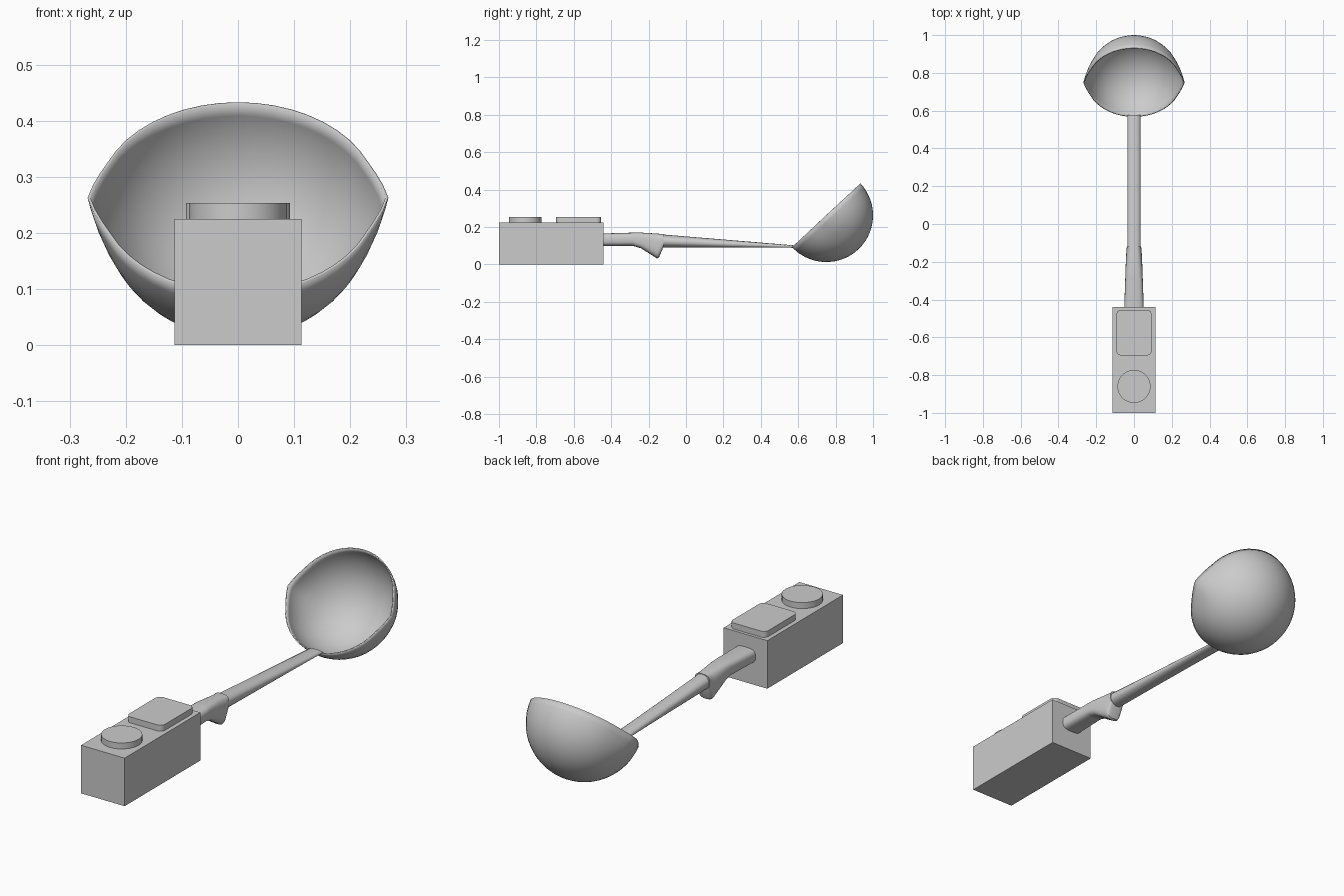
import bpy, bmesh, math
from mathutils import Vector

cube = bpy.data.objects.get("Cube")
if cube:
    bpy.data.objects.remove(cube, do_unlink=True)

gray = bpy.data.materials.new("plain gray")
gray.use_nodes = True
COLOR = (0.6, 0.6, 0.6, 1)
gray.diffuse_color = COLOR
gray.node_tree.nodes["Principled BSDF"].inputs["Base Color"].default_value = COLOR


def finish(name, bm, smooth=None):
    bmesh.ops.remove_doubles(bm, verts=bm.verts, dist=1e-5)
    bmesh.ops.recalc_face_normals(bm, faces=bm.faces)
    mesh = bpy.data.meshes.new(name)
    bm.to_mesh(mesh)
    bm.free()
    obj = bpy.data.objects.new(name, mesh)
    bpy.context.collection.objects.link(obj)
    mesh.materials.append(gray)
    if smooth:
        bpy.ops.object.select_all(action='DESELECT')
        obj.select_set(True)
        bpy.context.view_layer.objects.active = obj
        bpy.ops.object.shade_smooth_by_angle(angle=math.radians(smooth))
    return obj


def rounded_prism(name, half_w, half_d, radius, y, z0, z1, smooth=30):
    """Upright slab with rounded corners."""
    bm = bmesh.new()
    pts = []
    for q, (sx, sy) in enumerate([(1, 1), (-1, 1), (-1, -1), (1, -1)]):
        for i in range(9):
            a = (q + i / 8) * math.pi / 2
            pts.append((sx * (half_w - radius) + radius * math.cos(a),
                        y + sy * (half_d - radius) + radius * math.sin(a), z0))
    verts = [bm.verts.new(p) for p in pts]
    face = bm.faces.new(verts)
    top = bmesh.ops.extrude_face_region(bm, geom=[face])["geom"]
    moved = [v for v in top if isinstance(v, bmesh.types.BMVert)]
    bmesh.ops.translate(bm, verts=moved, vec=(0, 0, z1 - z0))
    return finish(name, bm, smooth)


def loft(name, stations, power, n=32, smooth=40):
    """Skin oval rings along y; each station is (y, bottom z, top z, half width)."""
    bm = bmesh.new()
    rings = []
    for y, lo, hi, w in stations:
        ring = []
        for i in range(n):
            a = 2 * math.pi * i / n
            c, s = math.cos(a), math.sin(a)
            x = math.copysign(abs(c) ** power, c) * w
            z = (lo + hi) / 2 + math.copysign(abs(s) ** power, s) * (hi - lo) / 2
            ring.append(bm.verts.new((x, y, z)))
        rings.append(ring)
    for a, b in zip(rings, rings[1:]):
        for i in range(n):
            j = (i + 1) % n
            bm.faces.new((a[i], a[j], b[j], b[i]))
    bm.faces.new(rings[0])
    bm.faces.new(rings[-1])
    return finish(name, bm, smooth)


# Control box
bm = bmesh.new()
bmesh.ops.create_cube(bm, size=1)
bmesh.ops.scale(bm, verts=bm.verts, vec=(0.226, 0.56, 0.225))
bmesh.ops.translate(bm, verts=bm.verts, vec=(0, -0.72, 0.1125))
finish("control_box", bm)

# Buttons on top
rounded_prism("square_button", 0.093, 0.121, 0.025, -0.575, 0.22, 0.253)
rounded_prism("round_button", 0.0875, 0.0875, 0.0875, -0.86, 0.22, 0.253)

# Grip, with the finger hook drawn out of its underside
loft("grip", [(-0.45, 0.098, 0.165, 0.052), (-0.28, 0.098, 0.17, 0.046)], 0.65)
loft("grip_hook", [(-0.28, 0.098, 0.17, 0.046), (-0.24, 0.086, 0.17, 0.045),
                   (-0.155, 0.032, 0.165, 0.041), (-0.145, 0.036, 0.164, 0.04),
                   (-0.12, 0.094, 0.162, 0.038)], 0.65)

# Tapered handle
loft("handle", [(-0.15, 0.09, 0.162, 0.035), (0.578, 0.089, 0.102, 0.035)], 0.9)

# Bowl: half sphere with a small pouring lip pulled out on each side
R, SEGS, RINGS = 0.25, 48, 14
bm = bmesh.new()
profile = [bm.verts.new((R * math.cos(i / RINGS * math.pi / 2), 0,
                         -R * math.sin(i / RINGS * math.pi / 2))) for i in range(RINGS + 1)]
edges = [bm.edges.new(pair) for pair in zip(profile, profile[1:])]
bmesh.ops.spin(bm, geom=profile + edges, cent=(0, 0, 0), axis=(0, 0, 1),
               angle=2 * math.pi, steps=SEGS, use_duplicate=False)
bmesh.ops.remove_doubles(bm, verts=bm.verts, dist=1e-4)
for v in bm.verts:
    pull = max(0, 1 - abs(v.co.y) / 0.085) * max(0, 1 + v.co.z / 0.13)
    v.co.x += math.copysign(0.018 * pull, v.co.x)
bmesh.ops.recalc_face_normals(bm, faces=bm.faces)
# Keep normals facing away from the bowl centre
for f in bm.faces:
    if f.normal.dot(Vector(f.calc_center_median())) < 0:
        f.normal_flip()
bowl = finish("bowl", bm, 40)
shell = bowl.modifiers.new("wall", 'SOLIDIFY')
shell.thickness = 0.005
shell.offset = -1
bowl.location = (0, 0.75, 0.2625)
bowl.rotation_euler.x = math.radians(43)
